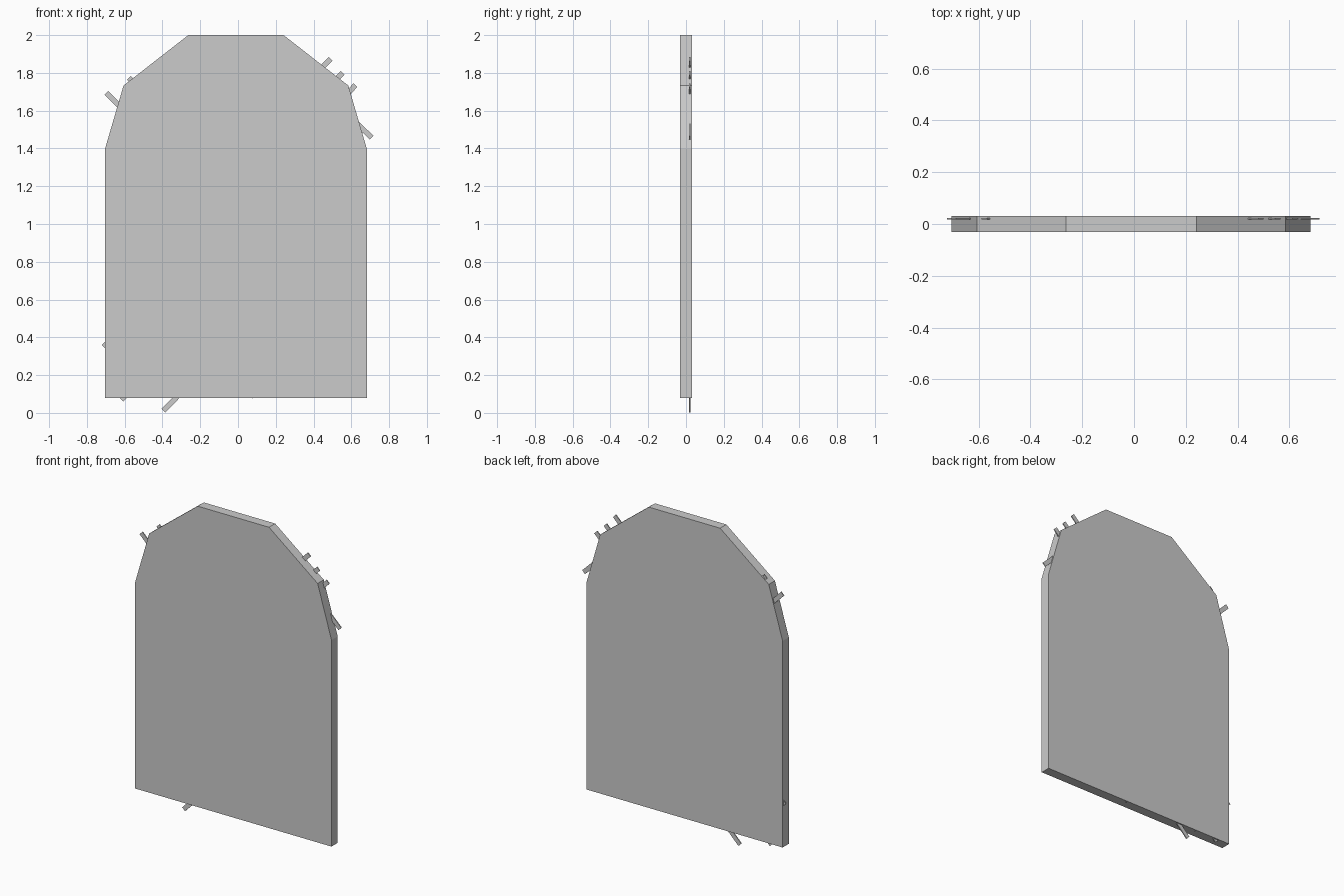
import bpy, bmesh, math

if "Cube" in bpy.data.objects:
    bpy.data.objects.remove(bpy.data.objects["Cube"])

# Arched panel: faceted outline extruded through its thickness
HALF_T = 0.031
CX = -0.011
half = [(0.693, 0.08), (0.693, 1.398), (0.595, 1.733), (0.252, 2.0)]
outline = [(CX + x, z) for x, z in half] + [(CX - x, z) for x, z in reversed(half)]
bm = bmesh.new()
face = bm.faces.new([bm.verts.new((x, -HALF_T, z)) for x, z in outline])
ext = bmesh.ops.extrude_face_region(bm, geom=[face])
verts = [g for g in ext["geom"] if isinstance(g, bmesh.types.BMVert)]
bmesh.ops.translate(bm, verts=verts, vec=(0, 2 * HALF_T, 0))
bmesh.ops.recalc_face_normals(bm, faces=bm.faces)
mesh = bpy.data.meshes.new("arched_panel")
bm.to_mesh(mesh)
bm.free()
bpy.context.collection.objects.link(bpy.data.objects.new("arched_panel", mesh))


def strip(name, a, b, width=0.028, depth=0.006, y=0.02):
    """Flat lattice strip running from a to b in the x-z plane."""
    dx, dz = b[0] - a[0], b[1] - a[1]
    bpy.ops.mesh.primitive_cube_add(size=1, location=((a[0] + b[0]) / 2, y, (a[1] + b[1]) / 2),
                                    rotation=(0, -math.atan2(dz, dx), 0))
    ob = bpy.context.object
    ob.name = name
    ob.scale = (math.hypot(dx, dz), depth, width)
    bpy.ops.object.transform_apply(location=False, rotation=False, scale=True)


# Rising lattice strips: their ends poke out at the shoulder and the base
rising = [((-0.66, 0.725), (0.49, 1.874)),
          ((-0.66, 0.585), (0.555, 1.80)),
          ((-0.711, 0.35), (0.622, 1.735)),
          ((-0.66, 0.305), (0.62, 1.585)),
          ((-0.66, 0.17), (0.64, 1.47)),
          ((-0.618, 0.070), (0.65, 1.34)),
          ((-0.462, 0.088), (0.65, 1.20)),
          ((-0.396, 0.012), (0.65, 1.063))]
for i, (a, b) in enumerate(rising):
    strip(f"rising_strip_{i}", a, b)

# Falling lattice strips
falling = [((-0.66, 0.83), (0.088, 0.086)),
           ((-0.697, 1.694), (0.65, 0.345)),
           ((-0.578, 1.773), (0.65, 0.545)),
           ((0.24, 1.915), (0.707, 1.457))]
for i, (a, b) in enumerate(falling):
    strip(f"falling_strip_{i}", a, b)
